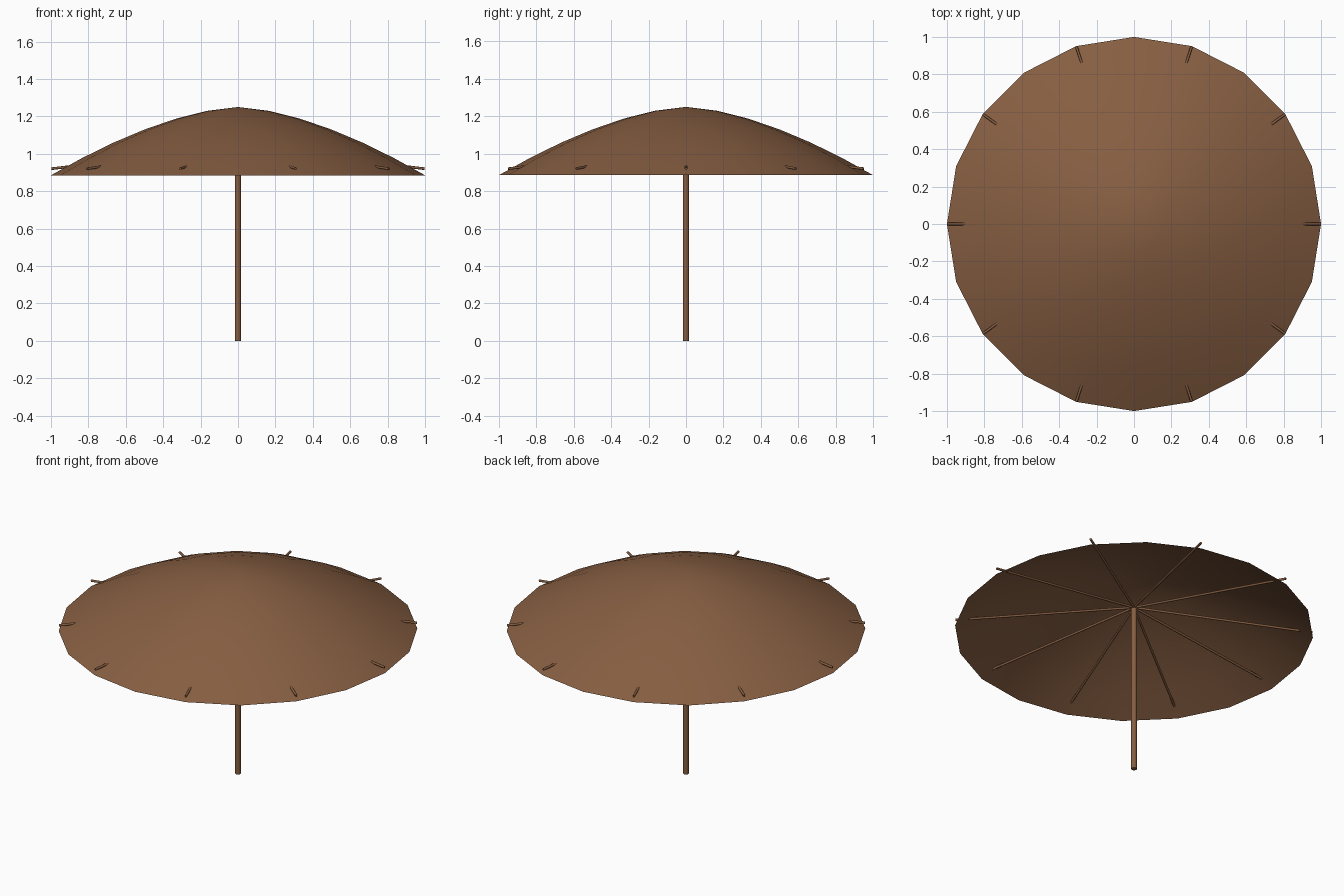
import bpy, bmesh, math
from mathutils import Vector

if "Cube" in bpy.data.objects:
    bpy.data.objects.remove(bpy.data.objects["Cube"])

wood = bpy.data.materials.new("warm brown")
wood.diffuse_color = (0.24, 0.112, 0.054, 1)
wood.use_nodes = True
wood.node_tree.nodes["Principled BSDF"].inputs["Base Color"].default_value = wood.diffuse_color

SIDES, RINGS = 20, 6
RIM_Z, APEX_Z, HUB_Z = 0.885, 1.25, 1.04


def finish(name, bm, angle):
    mesh = bpy.data.meshes.new(name)
    bmesh.ops.recalc_face_normals(bm, faces=bm.faces)
    bm.to_mesh(mesh)
    bm.free()
    mesh.materials.append(wood)
    ob = bpy.data.objects.new(name, mesh)
    bpy.context.collection.objects.link(ob)
    bpy.ops.object.select_all(action='DESELECT')
    ob.select_set(True)
    bpy.context.view_layer.objects.active = ob
    bpy.ops.object.shade_smooth_by_angle(angle=math.radians(angle))
    return ob


def rod(name, start, end, radius, sides):
    start, end = Vector(start), Vector(end)
    axis = end - start
    bm = bmesh.new()
    bmesh.ops.create_cone(bm, cap_ends=True, segments=sides, radius1=radius,
                          radius2=radius, depth=axis.length)
    bm.transform(axis.to_track_quat('Z', 'Y').to_matrix().to_4x4())
    bmesh.ops.translate(bm, verts=bm.verts, vec=(start + end) / 2)
    return finish(name, bm, 50)


# Canopy: open shallow dome of evenly spaced rings
bm = bmesh.new()
apex = bm.verts.new((0, 0, APEX_Z))
previous = None
for k in range(1, RINGS + 1):
    r = k / RINGS
    z = APEX_Z - (APEX_Z - RIM_Z) * r ** 1.6
    ring = [bm.verts.new((r * math.cos(math.tau * i / SIDES),
                          r * math.sin(math.tau * i / SIDES), z))
            for i in range(SIDES)]
    for i in range(SIDES):
        j = (i + 1) % SIDES
        if previous:
            bm.faces.new((previous[i], ring[i], ring[j], previous[j]))
        else:
            bm.faces.new((apex, ring[i], ring[j]))
    previous = ring
canopy = finish("canopy", bm, 60)
# Keep the outside of the sheet facing up
if canopy.data.polygons[0].normal.z < 0:
    canopy.data.flip_normals()

# Pole
rod("pole", (0, 0, 0), (0, 0, HUB_Z + 0.005), 0.016, 12)

# Ribs: straight spokes whose tips poke through the canopy near the rim
for i in range(10):
    a = math.tau * i / 10
    rod(f"rib_{i + 1}", (0, 0, HUB_Z),
        (0.998 * math.cos(a), 0.998 * math.sin(a), 0.92), 0.007, 8)
